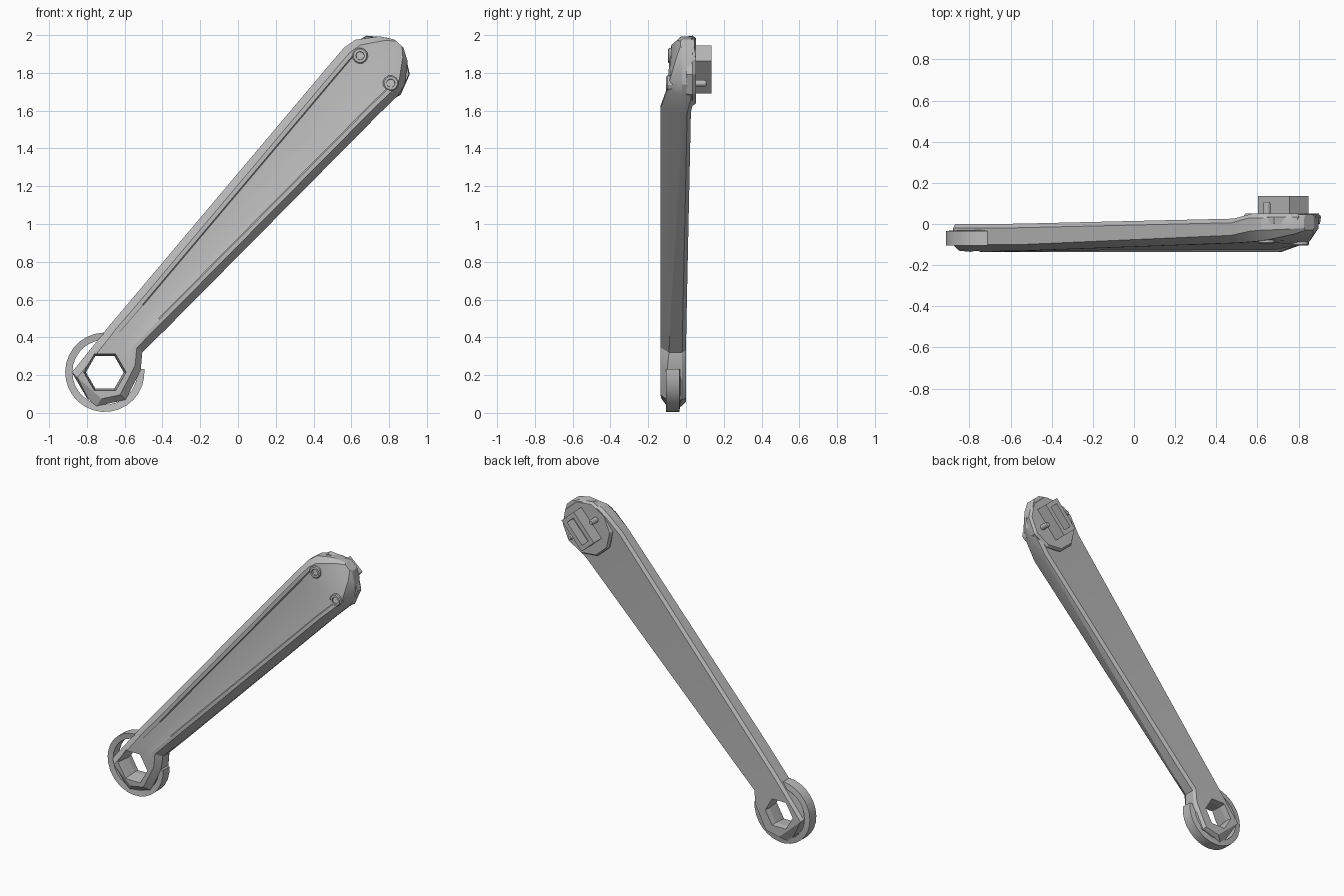
import bpy, bmesh, math
from mathutils import Vector

cube = bpy.data.objects.get("Cube")
if cube:
    bpy.data.objects.remove(cube, do_unlink=True)

metal = bpy.data.materials.new("grey_metal")
GREY = (0.5, 0.5, 0.5, 1)
metal.diffuse_color = GREY
metal.use_nodes = True
metal.node_tree.nodes["Principled BSDF"].inputs["Base Color"].default_value = GREY

# Arm frame: u runs from hub to head, v across, y is depth
HUB = Vector((-0.705, 0, 0.215))
ALONG = Vector((0.666, 0, 0.746))
ACROSS = Vector((0.746, 0, -0.666))
HEAD_U = 2.15


def place(u, v, y):
    return HUB + ALONG * u + ACROSS * v + Vector((0, y, 0))


def loft(name, sections, closed_ends=True):
    """Skin a list of equal-length point loops."""
    bm = bmesh.new()
    rows = [[bm.verts.new(place(*p)) for p in s] for s in sections]
    n = len(rows[0])
    for a, b in zip(rows, rows[1:]):
        for i in range(n):
            j = (i + 1) % n
            bm.faces.new((a[i], a[j], b[j], b[i]))
    if closed_ends:
        bm.faces.new(rows[0])
        bm.faces.new(rows[-1])
    else:
        for i in range(n):
            j = (i + 1) % n
            bm.faces.new((rows[-1][i], rows[-1][j], rows[0][j], rows[0][i]))
    bmesh.ops.recalc_face_normals(bm, faces=bm.faces)
    mesh = bpy.data.meshes.new(name)
    bm.to_mesh(mesh)
    bm.free()
    mesh.materials.append(metal)
    obj = bpy.data.objects.new(name, mesh)
    bpy.context.collection.objects.link(obj)
    return obj


def loop(u, v, r, y, sides, turn=0.0):
    return [(u + r * math.cos(turn + math.tau * i / sides),
             v + r * math.sin(turn + math.tau * i / sides), y) for i in range(sides)]


def turned(name, u, v, profile, sides, turn=0.0, hollow=False):
    """Prism or ring along y from (radius, y) pairs."""
    return loft(name, [loop(u, v, r, y, sides, turn) for r, y in profile], not hollow)


def box(name, u0, u1, v0, v1, y0, y1):
    return loft(name, [[(u0, v0, y), (u1, v0, y), (u1, v1, y), (u0, v1, y)] for y in (y0, y1)])


def arm_section(u, vl, vr, edge_l, edge_r, front_l, front_r, back, step):
    """Cross-section with chamfered rails and a sunken front panel."""
    w = vr - vl
    c, g = min(0.04, w * 0.17), min(0.062, w * 0.27)
    bev = min(0.015, w * 0.1)
    mid = (vl + vr) / 2
    pts = [(vl + bev, back), (vl, back - 0.02), (vl, edge_l), (vl + c, front_l),
           (vl + g, front_l), (vl + g + 0.006, front_l + step),
           (mid, (front_l + front_r) / 2 + step * 1.8),
           (vr - g - 0.006, front_r + step), (vr - g, front_r),
           (vr - c, front_r), (vr, edge_r), (vr, back - 0.02), (vr - bev, back)]
    return [(u, v, y) for v, y in pts]


# Arm with hub end and rounded head end
arm = loft("arm", [arm_section(*s) for s in (
    (-0.165, 0.02, 0.1, -0.09, -0.09, -0.10, -0.10, -0.03, 0),
    (-0.117, -0.13, 0.12, -0.10, -0.10, -0.13, -0.13, 0, 0),
    (-0.035, -0.134, 0.18, -0.10, -0.10, -0.135, -0.135, 0, 0),
    (0.134, -0.143, 0.135, -0.10, -0.10, -0.135, -0.135, 0, 0),
    (0.21, -0.147, 0.078, -0.10, -0.09, -0.132, -0.135, 0, 0),
    (0.40, -0.152, 0.09, -0.10, -0.085, -0.13, -0.135, 0.002, 0.006),
    (1.99, -0.197, 0.172, -0.055, -0.02, -0.092, -0.135, 0.026, 0.012),
    (2.126, -0.20, 0.182, -0.035, -0.02, -0.085, -0.10, 0.05, 0),
    (2.195, -0.184, 0.17, -0.03, -0.02, -0.077, -0.085, 0.05, 0),
    (2.295, -0.1, 0.1, -0.025, -0.02, -0.05, -0.05, 0.05, 0),
    (2.335, -0.03, 0.035, -0.02, -0.02, -0.03, -0.03, 0.045, 0))])

# Hexagonal hub hole
turn = math.radians(48.2)
cutter = turned("hub_hole_cutter", 0, 0,
                ((0.125, -0.2), (0.108, -0.11), (0.1, -0.04), (0.115, 0.1)), 6, turn)
cutter.hide_render = True
cutter.hide_viewport = True
hole = arm.modifiers.new("hub_hole", "BOOLEAN")
hole.operation = "DIFFERENCE"
hole.solver = "EXACT"
hole.object = cutter

# Open guard ring around the hub
ring = []
STEPS = 22
for i in range(STEPS + 1):
    a = math.radians(92 + 273 * i / STEPS)
    section = []
    for r, y in ((0.172, -0.10), (0.21, -0.105), (0.21, -0.035), (0.172, -0.03)):
        d = Vector((r * math.cos(a), 0, r * math.sin(a)))
        section.append((d.dot(ALONG), d.dot(ACROSS), y))
    ring.append(section)
guard = loft("guard_ring", ring)

# Round plate behind the head
plate = turned("head_plate", HEAD_U - 0.01, 0,
               ((0.185, 0.0), (0.19, 0.035), (0.178, 0.052)), 10, math.pi / 10)

# Rectangular socket frame on the plate
A, B, T, Y0, Y1 = 0.115, 0.062, 0.03, 0.04, 0.135
U = HEAD_U
for side, s in (("left", 1), ("right", -1)):
    box("socket_wall_" + side, U - A, U + A, s * B, s * (B - T), Y0, Y1)
for end, s in (("outer", 1), ("inner", -1)):
    box("socket_end_" + end, U + s * A, U + s * (A - T), -B + T, B - T, Y0, Y1)
box("socket_floor", U - A + T, U + A - T, -B + T, B - T, Y0, 0.07)

# Screws: dished collar in front, hex recess floor, tip behind
for side, v, y in (("left", 0.11, -0.105), ("right", -0.108, -0.095)):
    turned("screw_collar_" + side, U, v,
           ((0.042, y + 0.05), (0.042, y + 0.006), (0.036, y), (0.022, y), (0.02, y + 0.02),
            (0.02, y + 0.05)), 12, hollow=True)
    turned("screw_core_" + side, U, v, ((0.03, y + 0.016), (0.03, y + 0.05)), 6)
    turned("screw_tip_" + side, U, v, ((0.018, 0.0), (0.018, 0.1), (0.013, 0.108)), 12)

# Smooth shading with sharp edges
bpy.ops.object.select_all(action="DESELECT")
for obj in (arm, guard):
    obj.select_set(True)
bpy.context.view_layer.objects.active = arm
bpy.ops.object.shade_smooth_by_angle(angle=math.radians(25))
